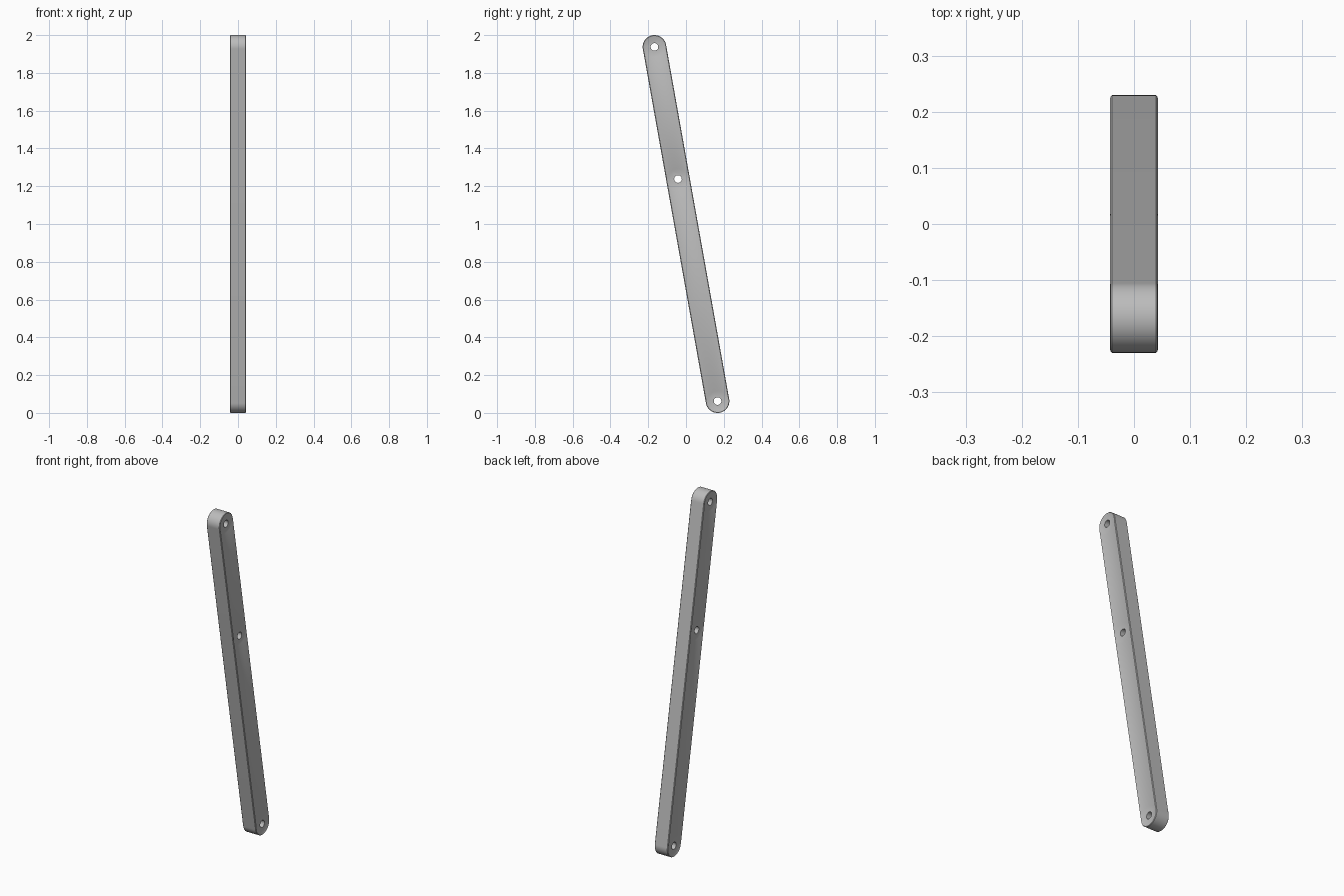
import bpy
import bmesh
from math import cos, sin, pi, atan2, radians
from mathutils import Vector, Matrix

cube = bpy.data.objects.get("Cube")
if cube:
    bpy.data.objects.remove(cube, do_unlink=True)

RADIUS = 0.0625
HALF = 0.043
BOTTOM = Vector((0, 0.167, RADIUS))
TOP = Vector((0, -0.167, 2 - RADIUS))
CHAMFER = 0.0035
FLOOR = HALF - CHAMFER
SEGMENTS = 32

grey = bpy.data.materials.new("Steel grey")
grey.use_nodes = True
colour = (0.5, 0.5, 0.5, 1)
grey.diffuse_color = colour
grey.node_tree.nodes["Principled BSDF"].inputs["Base Color"].default_value = colour


def make_object(name, bm):
    bmesh.ops.recalc_face_normals(bm, faces=bm.faces)
    mesh = bpy.data.meshes.new(name)
    bm.to_mesh(mesh)
    bm.free()
    mesh.materials.append(grey)
    obj = bpy.data.objects.new(name, mesh)
    bpy.context.collection.objects.link(obj)
    return obj


def add_frustum(bm, centre, x0, x1, r0, r1):
    """Closed cone section along x."""
    place = Matrix.Translation(centre + Vector(((x0 + x1) / 2, 0, 0)))
    turn = Matrix.Rotation(pi / 2, 4, 'Y')
    bmesh.ops.create_cone(bm, cap_ends=True, segments=48, radius1=r0, radius2=r1,
                          depth=abs(x1 - x0), matrix=place @ turn)


# Bar: round-ended outline, extruded across x, with chamfered rims
axis = TOP - BOTTOM
lean = atan2(axis.z, axis.y) - pi / 2
bm = bmesh.new()
outline = []
for centre, start in ((TOP, lean), (BOTTOM, lean + pi)):
    for i in range(SEGMENTS + 1):
        a = start + pi * i / SEGMENTS
        offset = Vector((0, cos(a), sin(a))) * RADIUS
        outline.append(centre + offset)


def ring(x, inset):
    verts = []
    for i, p in enumerate(outline):
        centre = TOP if i <= SEGMENTS else BOTTOM
        q = centre + (p - centre) * (1 - inset / RADIUS)
        verts.append(bm.verts.new((x, q.y, q.z)))
    return verts


rings = [ring(-HALF, CHAMFER), ring(-FLOOR, 0), ring(FLOOR, 0), ring(HALF, CHAMFER)]
n = len(outline)
for a, b in zip(rings, rings[1:]):
    for i in range(n):
        j = (i + 1) % n
        bm.faces.new((a[i], a[j], b[j], b[i]))
bm.faces.new(rings[0])
bm.faces.new(rings[-1])
bar = make_object("link_bar", bm)

# Pivots: a shallow dished seat on each side and a pin hole right through
pivots = [BOTTOM, BOTTOM.lerp(TOP, 0.627), TOP]
seats = bmesh.new()
holes = bmesh.new()
for p in pivots:
    add_frustum(seats, p, FLOOR, FLOOR + 0.01, 0.054, 0.077)
    add_frustum(seats, p, -FLOOR - 0.01, -FLOOR, 0.077, 0.054)
    add_frustum(holes, p, -0.1, 0.1, 0.02, 0.02)

bpy.ops.object.select_all(action='DESELECT')
bpy.context.view_layer.objects.active = bar
bar.select_set(True)
for name, cut in (("seat_cutter", seats), ("hole_cutter", holes)):
    cutter = make_object(name, cut)
    cutter.hide_render = True
    mod = bar.modifiers.new(name, 'BOOLEAN')
    mod.operation = 'DIFFERENCE'
    mod.solver = 'EXACT'
    mod.object = cutter
    bpy.ops.object.modifier_apply(modifier=mod.name)
    bpy.data.objects.remove(cutter, do_unlink=True)

bpy.ops.object.shade_smooth_by_angle(angle=radians(25))
